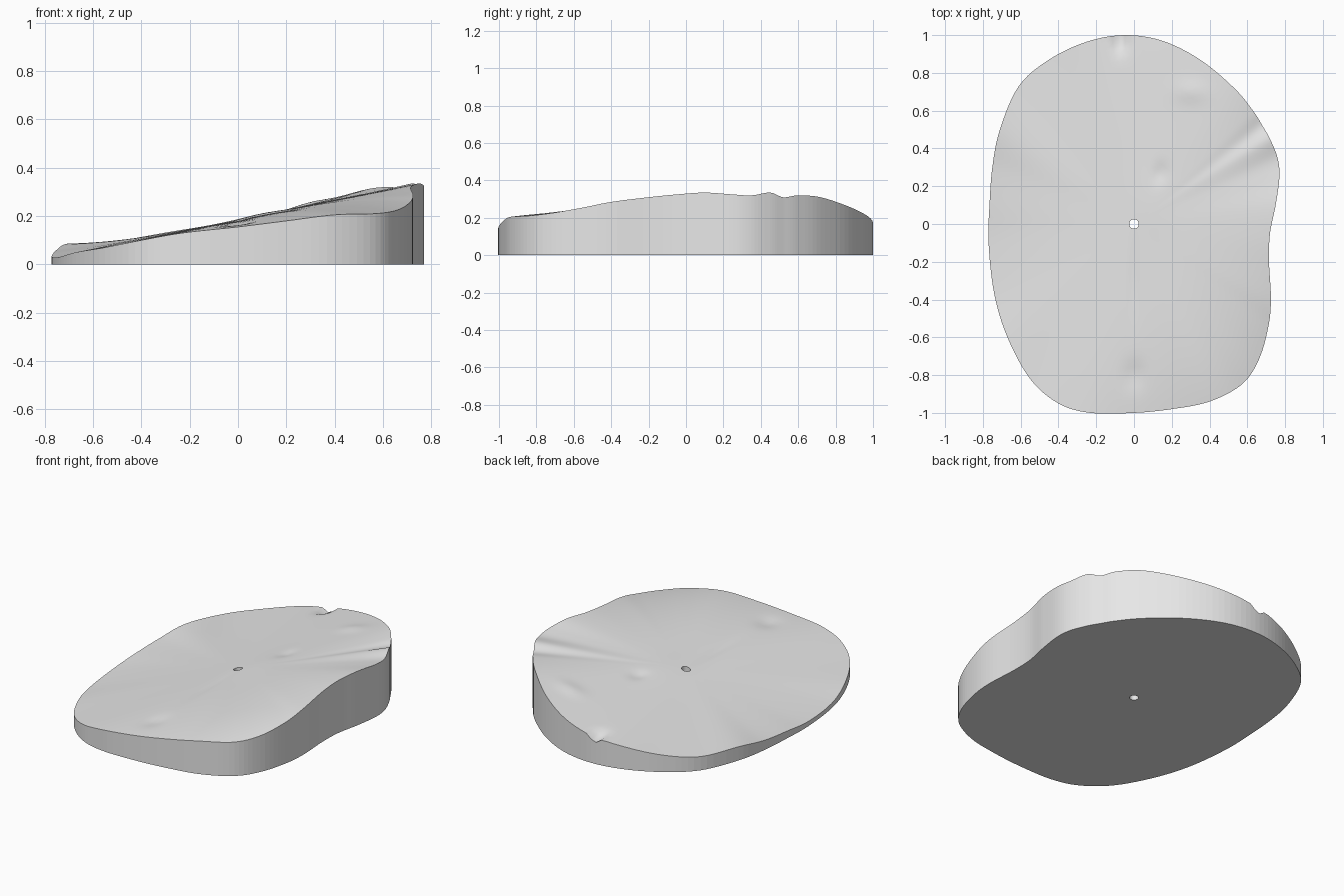
import bpy, bmesh, math
from mathutils import Vector

default_cube = bpy.data.objects.get("Cube")
if default_cube:
    bpy.data.objects.remove(default_cube, do_unlink=True)

# Rim control points: x, y and the height of the top edge there
RIM = [(-.05, 1, .17), (.15, .97, .21), (.35, .87, .26), (.53, .72, .31),
       (.63, .6, .32), (.68, .52, .31), (.72, .45, .335), (.76, .35, .32),
       (.77, .25, .325), (.75, .1, .335), (.72, -.05, .325), (.715, -.2, .31),
       (.725, -.4, .285), (.71, -.55, .255), (.66, -.72, .225), (.57, -.85, .21),
       (.4, -.94, .205), (.2, -.98, .18), (0, -1, .155), (-.23, -1, .13),
       (-.4, -.95, .1), (-.55, -.82, .07), (-.67, -.6, .05), (-.74, -.37, .03),
       (-.77, -.1, .03), (-.765, .1, .045), (-.75, .3, .06), (-.71, .5, .085),
       (-.61, .73, .085), (-.45, .87, .105), (-.25, .965, .14)]

# Shallow dents and swells: x, y, width in x, width in y, height
BUMPS = [(-.07, .98, .03, .06, -.04), (.14, .27, .04, .05, -.01),
         (0, -.8, .05, .07, -.012), (.3, .7, .08, .05, .01),
         (0, -.3, .03, .2, -.006), (.1, .1, .1, .2, .006)]

STEPS = 6          # rim samples per control point
RINGS = 28         # loops between hole and rim
HOLE_RADIUS = .025


def smooth_loop(points, steps):
    """Sample a closed Catmull-Rom curve through the points."""
    pts = [Vector(p) for p in points]
    n = len(pts)
    loop = []
    for i in range(n):
        a, b, c, d = (pts[(i + k) % n] for k in (-1, 0, 1, 2))
        for s in range(steps):
            t = s / steps
            loop.append(b + (c - a) * t / 2
                        + (a * 2 - b * 5 + c * 4 - d) * t ** 2 / 2
                        + (b * 3 - a - c * 3 + d) * t ** 3 / 2)
    return loop


def slope(x):
    return .185 + .2 * x


def top_height(x, y, rim_point, t):
    """Tilted plane that bends towards the rim height, plus the bumps."""
    z = slope(x) + (rim_point.z - slope(rim_point.x)) * t ** 3
    for bx, by, wx, wy, h in BUMPS:
        z += h * math.exp(-((x - bx) / wx) ** 2 - ((y - by) / wy) ** 2)
    return z


def bridge(bm, lower, upper, smooth=False):
    n = len(lower)
    for i in range(n):
        j = (i + 1) % n
        face = bm.faces.new((lower[i], lower[j], upper[j], upper[i]))
        face.smooth = smooth


rim = smooth_loop(RIM, STEPS)
hole = [p.xy.normalized() * HOLE_RADIUS for p in rim]
bm = bmesh.new()

# Uneven top surface, as loops from the hole out to the rim
top = []
for k in range(RINGS + 1):
    t = k / RINGS
    loop = []
    for p, h in zip(rim, hole):
        x, y = h.lerp(p.xy, t)
        loop.append(bm.verts.new((x, y, top_height(x, y, p, t))))
    top.append(loop)
for inner, outer in zip(top, top[1:]):
    bridge(bm, inner, outer, smooth=True)

# Flat base, faceted outer wall and centre hole wall
base_outer = [bm.verts.new((p.x, p.y, 0)) for p in rim]
base_inner = [bm.verts.new((h.x, h.y, 0)) for h in hole]
bridge(bm, top[-1], base_outer)
bridge(bm, base_outer, base_inner)
bridge(bm, base_inner, top[0])
bmesh.ops.recalc_face_normals(bm, faces=bm.faces)

mesh = bpy.data.meshes.new("sloped_slab")
bm.to_mesh(mesh)
bm.free()
slab = bpy.data.objects.new("sloped_slab", mesh)
bpy.context.collection.objects.link(slab)

# Plain grey material
grey = bpy.data.materials.new("light_grey")
grey.use_nodes = True
color = (.8, .8, .8, 1)
grey.diffuse_color = color
for node in grey.node_tree.nodes:
    if node.type == "BSDF_PRINCIPLED":
        node.inputs["Base Color"].default_value = color
mesh.materials.append(grey)
